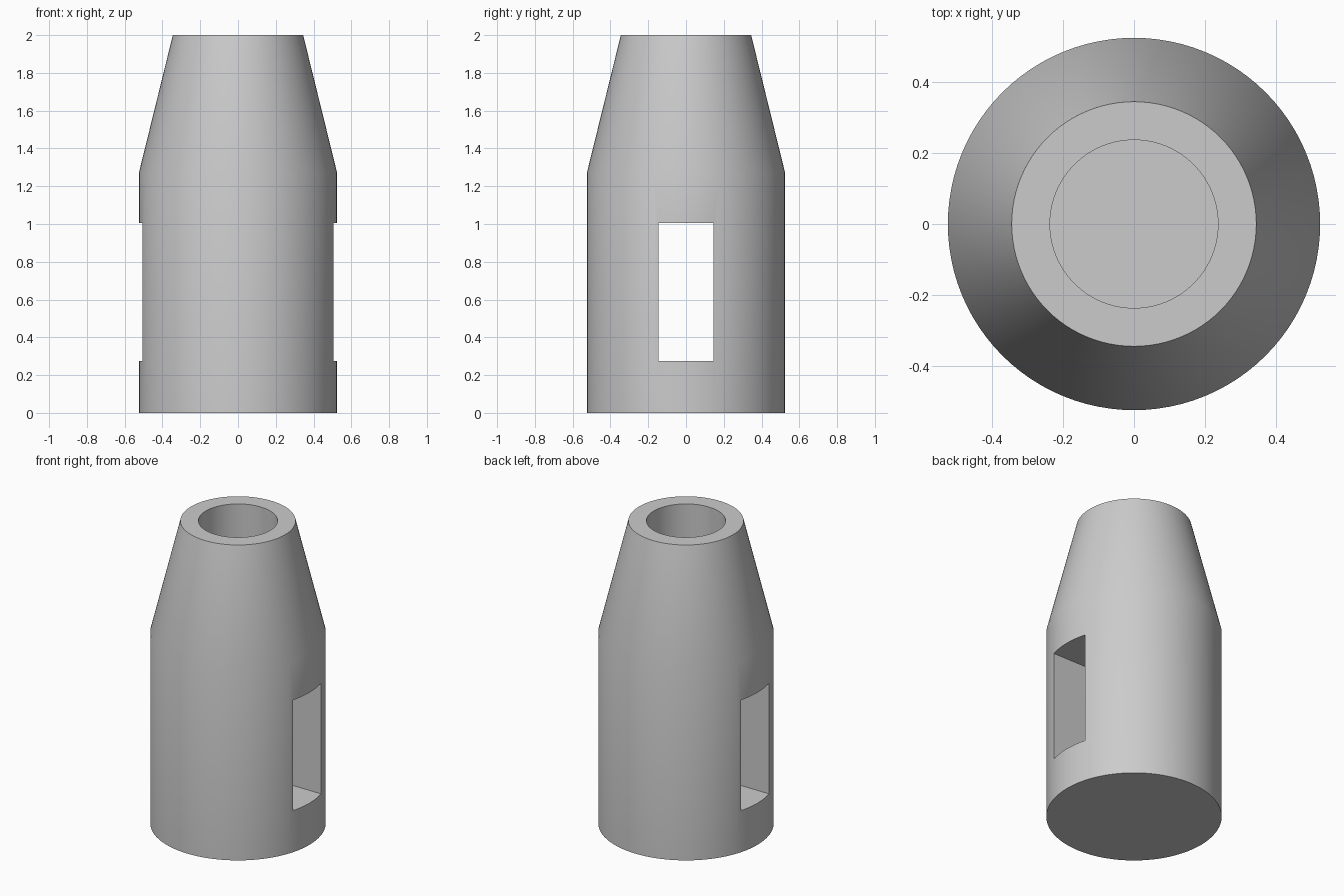
import bpy
import bmesh
import math
from mathutils import Matrix

cube = bpy.data.objects.get("Cube")
if cube:
    bpy.data.objects.remove(cube, do_unlink=True)

SIDES = 96
HEIGHT, SHOULDER = 2.0, 1.27
BODY_R, TOP_R, BORE_R = 0.525, 0.345, 0.237
SLOT_LOW, SLOT_HIGH, SLOT_WIDTH = 0.275, 1.005, 0.29

gray = bpy.data.materials.new("plain gray")
gray.use_nodes = True
color = (0.6, 0.6, 0.6, 1)
gray.diffuse_color = color
gray.node_tree.nodes["Principled BSDF"].inputs["Base Color"].default_value = color


def make_object(name, bm):
    mesh = bpy.data.meshes.new(name)
    bmesh.ops.recalc_face_normals(bm, faces=bm.faces)
    bm.to_mesh(mesh)
    bm.free()
    obj = bpy.data.objects.new(name, mesh)
    bpy.context.collection.objects.link(obj)
    mesh.materials.append(gray)
    return obj


# Tapered body with a blind bore, turned from a half profile
profile = [(0, 0), (BODY_R, 0), (BODY_R, SHOULDER), (TOP_R, HEIGHT),
           (BORE_R, HEIGHT), (BORE_R, SHOULDER), (0, SHOULDER)]
bm = bmesh.new()
verts = [bm.verts.new((r, 0, z)) for r, z in profile]
edges = [bm.edges.new(pair) for pair in zip(verts, verts[1:])]
bmesh.ops.spin(bm, geom=verts + edges, cent=(0, 0, 0), axis=(0, 0, 1),
               angle=math.tau, steps=SIDES, use_duplicate=False)
bmesh.ops.remove_doubles(bm, verts=bm.verts, dist=0.0001)
body = make_object("tapered_body", bm)

# Rectangular slot running straight through from side to side
bm = bmesh.new()
place = (Matrix.Translation((0, 0, (SLOT_LOW + SLOT_HIGH) / 2))
         @ Matrix.Diagonal((2, SLOT_WIDTH, SLOT_HIGH - SLOT_LOW, 1)))
bmesh.ops.create_cube(bm, size=1, matrix=place)
cutter = make_object("slot_cutter", bm)
cutter.hide_render = True

cut = body.modifiers.new("cross slot", 'BOOLEAN')
cut.operation = 'DIFFERENCE'
cut.solver = 'EXACT'
cut.object = cutter

# Apply the cut, discard the helper and shade the round walls smooth
bpy.ops.object.select_all(action='DESELECT')
body.select_set(True)
bpy.context.view_layer.objects.active = body
bpy.ops.object.modifier_apply(modifier=cut.name)
bpy.data.objects.remove(cutter, do_unlink=True)
bpy.ops.object.shade_smooth_by_angle(angle=math.radians(30))
